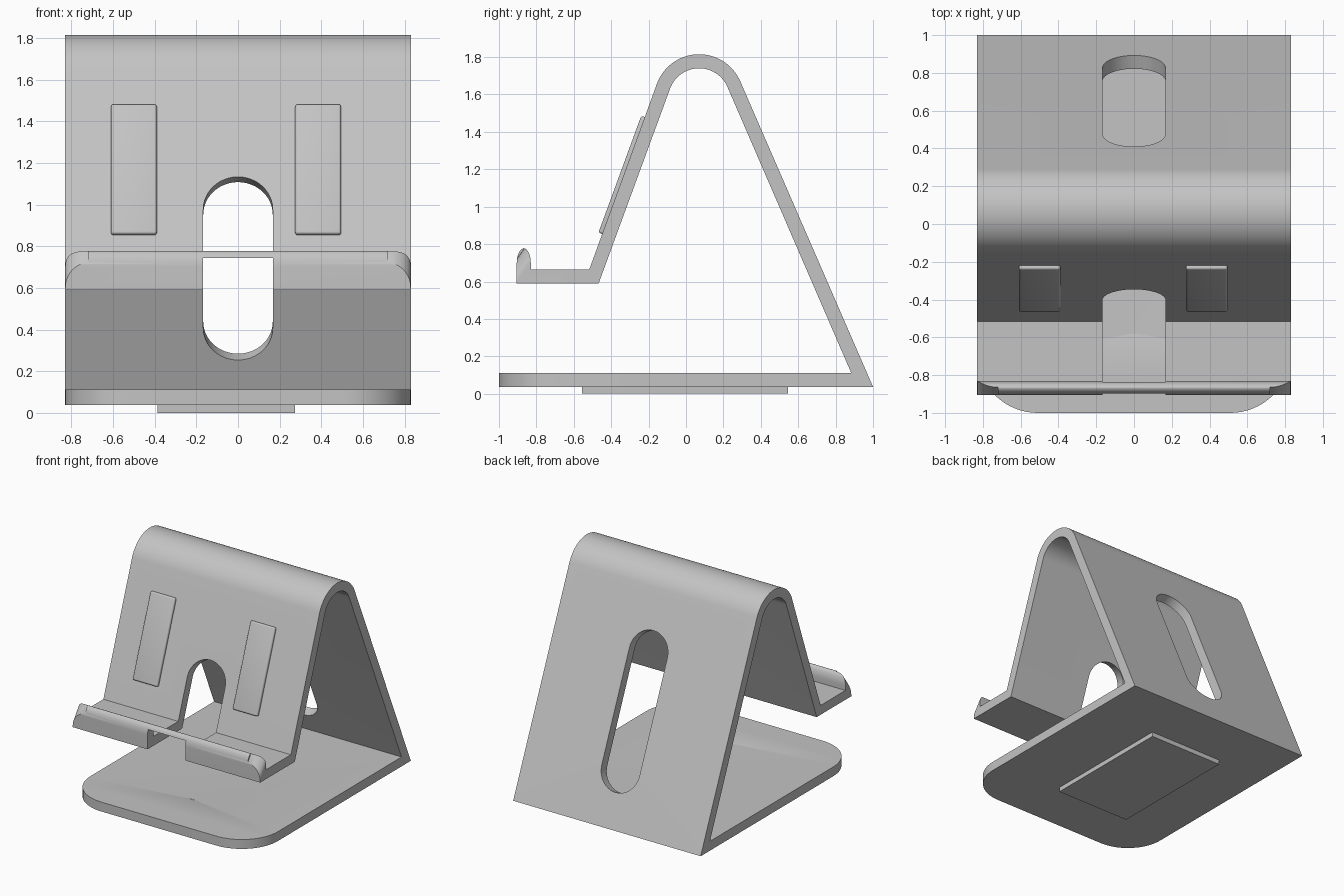
import bpy
import bmesh
import math
from mathutils import Vector

cube = bpy.data.objects.get("Cube")
if cube:
    bpy.data.objects.remove(cube, do_unlink=True)

grey = bpy.data.materials.new("matte grey")
grey.use_nodes = True
colour = (0.55, 0.55, 0.55, 1)
grey.diffuse_color = colour
grey.node_tree.nodes["Principled BSDF"].inputs["Base Color"].default_value = colour

HALF = 0.83       # half width of the stand
WALL = 0.075      # sheet thickness
X = Vector((1, 0, 0))


def prism(name, points, offset):
    """Closed solid: a flat outline swept along an offset."""
    bm = bmesh.new()
    face = bm.faces.new([bm.verts.new(p) for p in points])
    swept = bmesh.ops.extrude_face_region(bm, geom=[face], use_keep_orig=True)
    verts = [v for v in swept["geom"] if isinstance(v, bmesh.types.BMVert)]
    bmesh.ops.translate(bm, verts=verts, vec=offset)
    bmesh.ops.recalc_face_normals(bm, faces=bm.faces)
    mesh = bpy.data.meshes.new(name)
    bm.to_mesh(mesh)
    bm.free()
    mesh.materials.append(grey)
    obj = bpy.data.objects.new(name, mesh)
    bpy.context.collection.objects.link(obj)
    return obj


def box(name, low, high):
    x0, y0, z0 = low
    x1, y1, z1 = high
    outline = [(x0, y0, z0), (x1, y0, z0), (x1, y1, z0), (x0, y1, z0)]
    return prism(name, outline, Vector((0, 0, z1 - z0)))


def arc(centre, ry, rz, start, end, steps):
    angles = [math.radians(start + (end - start) * i / steps) for i in range(steps + 1)]
    return [(centre[0] + ry * math.cos(a), centre[1] + rz * math.sin(a)) for a in angles]


def activate(obj):
    bpy.ops.object.select_all(action="DESELECT")
    obj.select_set(True)
    bpy.context.view_layer.objects.active = obj


def cut(obj, cutter):
    mod = obj.modifiers.new("cut", "BOOLEAN")
    mod.operation = "DIFFERENCE"
    mod.solver = "EXACT"
    mod.object = cutter
    activate(obj)
    bpy.ops.object.modifier_apply(modifier=mod.name)
    bpy.data.objects.remove(cutter, do_unlink=True)


# Folded sheet: lip, shelf, front leg, rounded ridge, back leg and base
ridge = (0.07, 1.575)
R = 0.24
front_angle, back_angle = 159.9, 23.4
outer = arc(ridge, R, R, front_angle, back_angle, 32)
inner = arc(ridge, R - WALL, R - WALL, back_angle, front_angle, 32)
lip = (arc((-0.83, 0.665), 0, 0, 0, 0, 1)[:1]
       + arc((-0.868, 0.70), 0.038, 0.078, 0, 90, 8)
       + arc((-0.865, 0.70), 0.04, 0.078, 100, 180, 8))
profile = ([(-0.517, 0.665)] + outer + [(1, 0.037), (-1, 0.037), (-1, 0.112), (0.883, 0.112)]
           + inner + [(-0.467, 0.59), (-0.905, 0.59)] + lip[::-1])
stand = prism("stand_body", [(-HALF, y, z) for y, z in profile], X * 2 * HALF)

# Rounded front corners of the base
bm = bmesh.new()
bm.from_mesh(stand.data)
corners = [e for e in bm.edges
           if all(v.co.y < -0.99 for v in e.verts)
           and abs(e.verts[0].co.x - e.verts[1].co.x) < 0.01]
bmesh.ops.bevel(bm, geom=corners, offset=0.32, offset_type="OFFSET", segments=16,
                profile=0.5, affect="EDGES")
bm.to_mesh(stand.data)
bm.free()

# Slanted round-off at both ends of the lip
for side in (-1, 1):
    curve = arc((HALF - 0.11, 0.565), 0.11, 0.12, 0, 90, 12)
    outline = [(0.9, 0.565)] + curve + [(HALF - 0.11, 1), (0.9, 1)]
    cutter = prism("lip_cutter", [(side * x, -0.93, z) for x, z in outline],
                   Vector((0, 0.12, 0.168)))
    cut(stand, cutter)


def leg_frame(angle):
    """Top point of a leg's outer face, its downward direction and outward normal."""
    a = math.radians(angle)
    normal = Vector((0, math.cos(a), math.sin(a)))
    top = Vector((0, ridge[0], ridge[1])) + normal * R
    down = Vector((0, normal.z, -abs(normal.y)))
    if normal.y < 0:
        down.y = -down.y
    return top, down, normal


def leg_slot(angle, start, end):
    top, down, normal = leg_frame(angle)
    r = 0.167
    outline = (arc((0, start + r), r, r, 180, 360, 24)
               + arc((0, end - r), r, r, 0, 180, 24))
    points = [top + X * x + down * t + normal * 0.05 for x, t in outline]
    return prism("slot_cutter", points, normal * -0.18)


# Cable slots through both legs, the shelf and the lower part of the lip
cut(stand, leg_slot(front_angle, 0.557, 1.6))
cut(stand, leg_slot(back_angle, 0.30, 1.511))
cut(stand, box("shelf_cutter", (-0.167, -1, 0.5), (0.167, -0.48, 0.745)))

# Raised rest pads on the front leg
top, down, normal = leg_frame(front_angle)
pads = []
for name, x0 in (("right_rest_pad", -0.61), ("left_rest_pad", 0.275)):
    outline = [(x0, 0.19), (x0 + 0.22, 0.19), (x0 + 0.22, 0.855), (x0, 0.855)]
    points = [top + X * x + down * t - normal * 0.02 for x, t in outline]
    pad = prism(name, points, normal * 0.04)
    bevel = pad.modifiers.new("soft edge", "BEVEL")
    bevel.width = 0.012
    bevel.segments = 4
    activate(pad)
    bpy.ops.object.modifier_apply(modifier=bevel.name)
    pads.append(pad)

# Grip pad under the base
box("bottom_grip_pad", (-0.387, -0.555, 0), (0.275, 0.545, 0.04))

for obj in [stand] + pads:
    activate(obj)
    bpy.ops.object.shade_smooth_by_angle(angle=math.radians(30))
